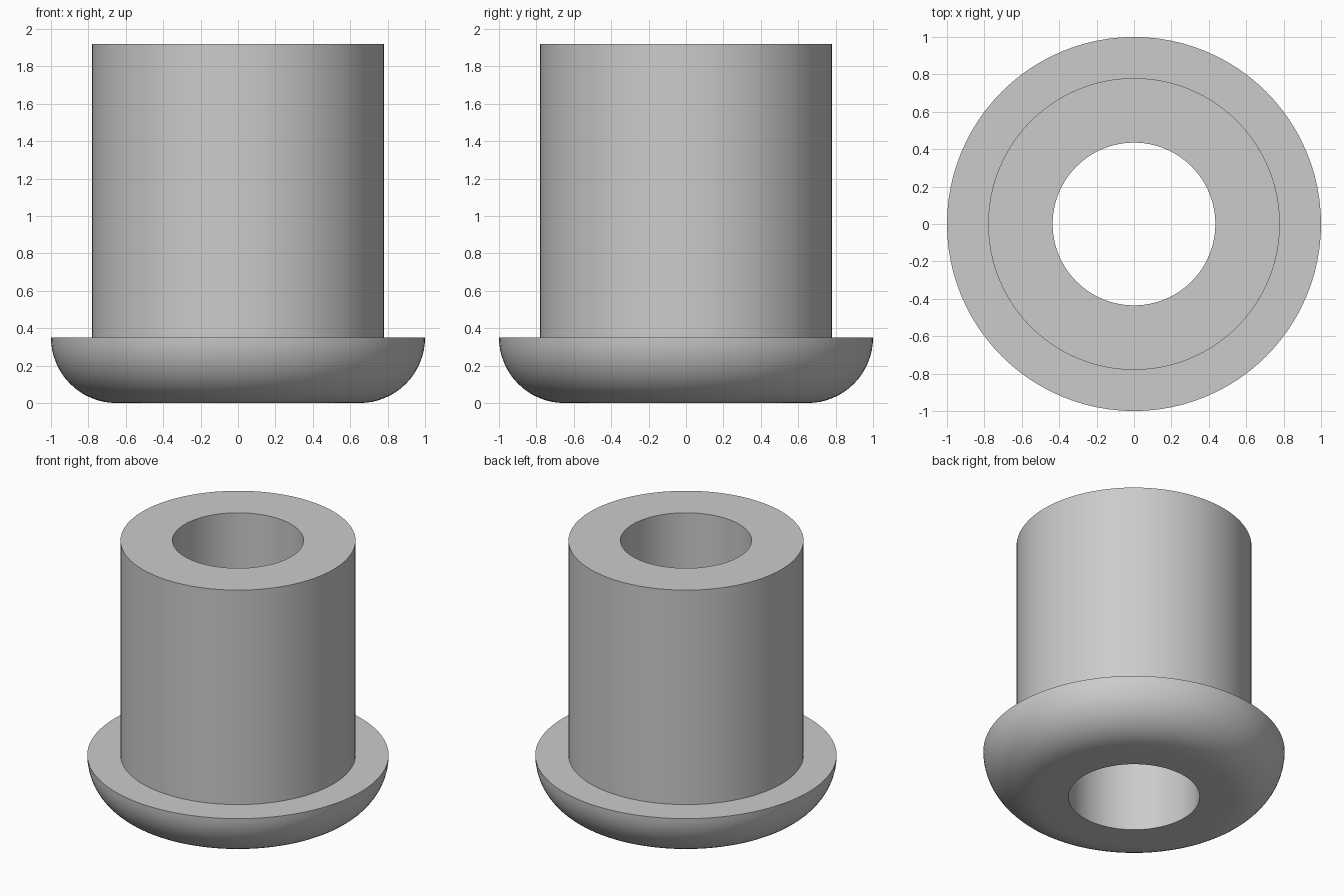
import bpy
import bmesh
from math import cos, sin, pi, radians

cube = bpy.data.objects.get("Cube")
if cube:
    bpy.data.objects.remove(cube, do_unlink=True)

SEGMENTS = 96
BORE, BODY, FLANGE = 0.435, 0.78, 1.0
HEIGHT, LIP = 1.92, 0.35
ARC_STEPS = 16

# Plain grey material
grey = bpy.data.materials.new("plain grey")
grey.use_nodes = True
colour = (0.6, 0.6, 0.6, 1)
grey.diffuse_color = colour
grey.node_tree.nodes["Principled BSDF"].inputs["Base Color"].default_value = colour

# Half section: bore, rounded flange underside, flat lip, sleeve
profile = [(BORE, HEIGHT), (BORE, 0)]
for i in range(ARC_STEPS + 1):
    a = pi / 2 * i / ARC_STEPS
    profile.append((FLANGE - LIP + LIP * sin(a), LIP - LIP * cos(a)))
profile += [(BODY, LIP), (BODY, HEIGHT)]

# Revolve the closed section around z
bm = bmesh.new()
rings = []
for s in range(SEGMENTS):
    t = 2 * pi * s / SEGMENTS
    rings.append([bm.verts.new((r * cos(t), r * sin(t), z)) for r, z in profile])
n = len(profile)
for s in range(SEGMENTS):
    a, b = rings[s], rings[(s + 1) % SEGMENTS]
    for i in range(n):
        j = (i + 1) % n
        bm.faces.new((a[i], b[i], b[j], a[j]))
bmesh.ops.recalc_face_normals(bm, faces=bm.faces)

mesh = bpy.data.meshes.new("flanged_bushing")
bm.to_mesh(mesh)
bm.free()
mesh.materials.append(grey)
bushing = bpy.data.objects.new("flanged_bushing", mesh)
bpy.context.collection.objects.link(bushing)

# Smooth curved walls, crisp rims
bpy.ops.object.select_all(action='DESELECT')
bushing.select_set(True)
bpy.context.view_layer.objects.active = bushing
bpy.ops.object.shade_smooth_by_angle(angle=radians(30))
